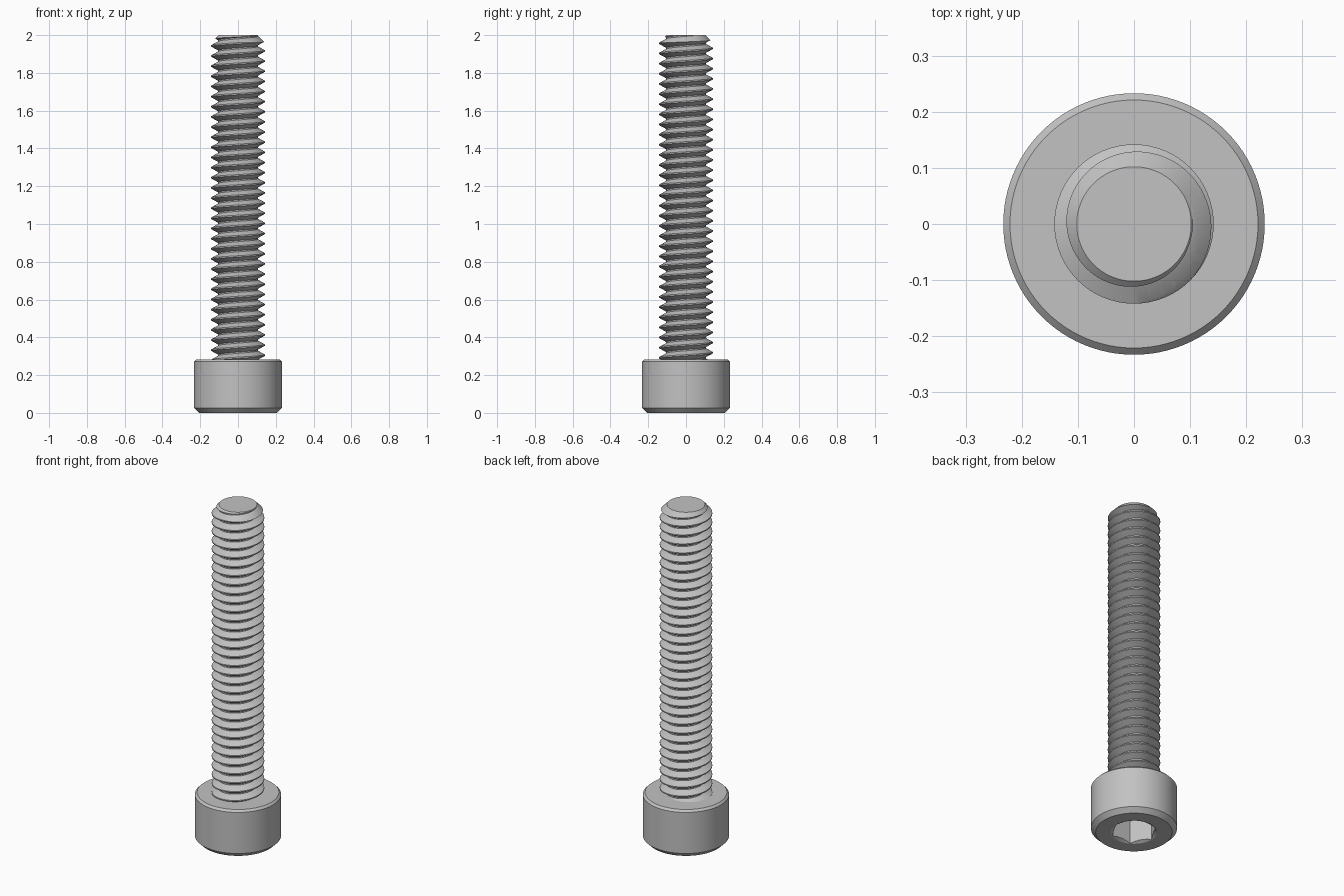
import bpy
import bmesh
import math

cube = bpy.data.objects.get("Cube")
if cube:
    bpy.data.objects.remove(cube, do_unlink=True)

# One plain steel material
steel = bpy.data.materials.new("steel grey")
steel.use_nodes = True
colour = (0.54, 0.54, 0.54, 1)
steel.diffuse_color = colour
steel.node_tree.nodes["Principled BSDF"].inputs["Base Color"].default_value = colour


def finish(name, bm):
    bmesh.ops.recalc_face_normals(bm, faces=bm.faces)
    mesh = bpy.data.meshes.new(name)
    bm.to_mesh(mesh)
    bm.free()
    mesh.materials.append(steel)
    obj = bpy.data.objects.new(name, mesh)
    bpy.context.collection.objects.link(obj)
    return obj


def lathe(name, profile, sides):
    """Closed solid turned about z from (radius, height) points."""
    bm = bmesh.new()
    rings = []
    for r, z in profile:
        rings.append([bm.verts.new((r * math.cos(math.tau * i / sides),
                                    r * math.sin(math.tau * i / sides), z))
                      for i in range(sides)])
    for low, high in zip(rings, rings[1:]):
        for i in range(sides):
            j = (i + 1) % sides
            bm.faces.new((low[i], low[j], high[j], high[i]))
    bm.faces.new(rings[0])
    bm.faces.new(rings[-1])
    return finish(name, bm)


def activate(obj):
    bpy.ops.object.select_all(action='DESELECT')
    obj.select_set(True)
    bpy.context.view_layer.objects.active = obj


def cut(obj, tool, operation):
    mod = obj.modifiers.new(operation.title(), 'BOOLEAN')
    mod.operation = operation
    mod.solver = 'EXACT'
    mod.object = tool
    activate(obj)
    bpy.ops.object.modifier_apply(modifier=mod.name)
    bpy.data.objects.remove(tool, do_unlink=True)


def smooth(obj):
    activate(obj)
    bpy.ops.object.shade_smooth_by_angle(angle=math.radians(25))


# Cylinder head with chamfered rims
HEAD_TOP = 0.283
head = lathe("head", [(0.207, 0), (0.233, 0.026), (0.233, HEAD_TOP - 0.012),
                      (0.221, HEAD_TOP)], 96)

# Hexagonal socket with a countersunk mouth
cut(head, lathe("socket_cutter", [(0.1235, -0.05), (0.1235, 0.14)], 6), 'DIFFERENCE')
cut(head, lathe("mouth_cutter", [(0.145, -0.012), (0.095, 0.018)], 96), 'DIFFERENCE')
smooth(head)

# Helical thread: a crest, flank, root, flank profile swept upwards
PITCH = 0.0537
CREST, ROOT = 0.142, 0.105
STEPS, TURNS = 64, 37
START = 1.97 - PITCH / 16 - 34 * PITCH
section = [(CREST, 0), (CREST, PITCH / 8), (ROOT, PITCH / 2), (ROOT, PITCH * 5 / 8)]

bm = bmesh.new()
total = STEPS * TURNS
columns = []
for s in range(total + 1):
    a = math.tau * s / STEPS
    base = START + PITCH * s / STEPS
    columns.append([bm.verts.new((r * math.cos(a), r * math.sin(a), base + dz))
                    for r, dz in section])
for s in range(total):
    here, after = columns[s], columns[s + 1]
    for k in range(3):
        bm.faces.new((here[k], after[k], after[k + 1], here[k + 1]))
    if s + STEPS < total:
        bm.faces.new((here[3], after[3], columns[s + STEPS + 1][0],
                      columns[s + STEPS][0]))

# Close both ends of the sweep with fans
low_hub = bm.verts.new((0, 0, START + PITCH / 2))
high_hub = bm.verts.new((0, 0, START + PITCH * TURNS))
for edge in [e for e in bm.edges if e.is_boundary]:
    hub = low_hub if edge.verts[0].co.z < 1 else high_hub
    bm.faces.new((edge.verts[0], edge.verts[1], hub))
shank = finish("threaded_shank", bm)

# Trim to length, with a chamfered tip
cut(shank, lathe("shank_envelope", [(0.165, HEAD_TOP - 0.01), (0.165, 1.937),
                                    (0.102, 2)], 96), 'INTERSECT')
smooth(shank)
